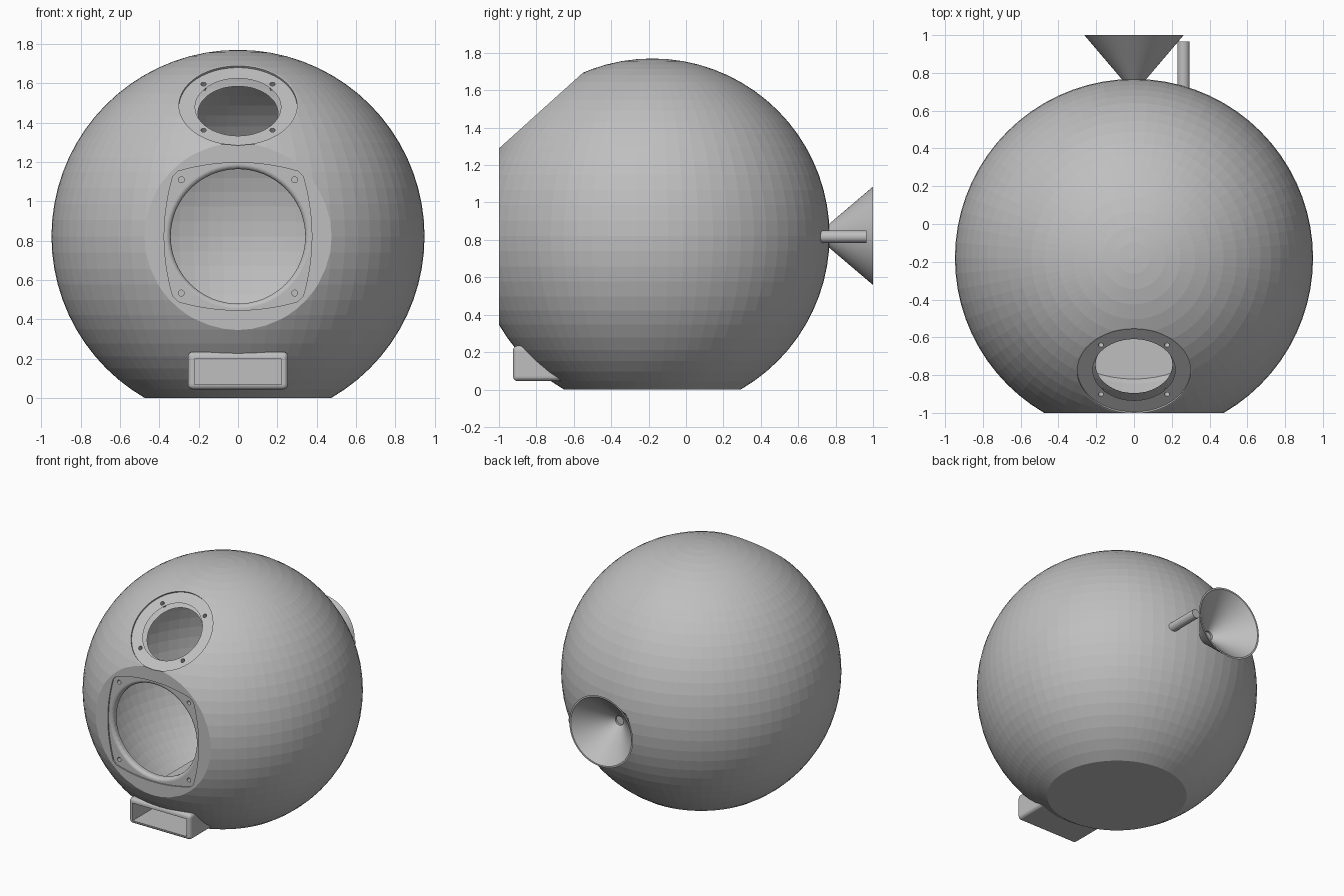
import bpy, bmesh, math
from mathutils import Matrix, Vector

if "Cube" in bpy.data.objects:
    bpy.data.objects.remove(bpy.data.objects["Cube"])

grey = bpy.data.materials.new("mid_grey")
grey.use_nodes = True
colour = (0.52, 0.52, 0.52, 1)
grey.diffuse_color = colour
grey.node_tree.nodes["Principled BSDF"].inputs["Base Color"].default_value = colour

R = 0.948
CENTRE = Vector((0, -0.18, 0.822))


def frame(degrees, distance=0):
    """Frame at the sphere centre whose local z points outwards."""
    turn = Matrix.Rotation(math.radians(degrees), 4, "X")
    return Matrix.Translation(CENTRE) @ turn @ Matrix.Translation((0, 0, distance))


def finish(name, bm, matrix=Matrix()):
    bm.transform(matrix)
    bmesh.ops.recalc_face_normals(bm, faces=bm.faces)
    mesh = bpy.data.meshes.new(name)
    bm.to_mesh(mesh)
    bm.free()
    mesh.materials.append(grey)
    obj = bpy.data.objects.new(name, mesh)
    bpy.context.collection.objects.link(obj)
    return obj


def lathe(name, profile, matrix, steps=64):
    """Revolve (radius, height) points that start and end on the axis."""
    bm = bmesh.new()
    verts = [bm.verts.new((r, 0, h)) for r, h in profile]
    edges = [bm.edges.new(pair) for pair in zip(verts, verts[1:])]
    bmesh.ops.spin(bm, geom=verts + edges, axis=(0, 0, 1), cent=(0, 0, 0),
                   angle=math.tau, steps=steps, use_merge=True)
    bmesh.ops.remove_doubles(bm, verts=bm.verts, dist=1e-5)
    return finish(name, bm, matrix)


def cylinder(name, r, low, high, matrix, steps=64):
    return lathe(name, [(0, low), (r, low), (r, high), (0, high)], matrix, steps)


def box(name, low, high, bevel=0):
    bm = bmesh.new()
    low, high = Vector(low), Vector(high)
    bmesh.ops.create_cube(bm, size=1)
    bmesh.ops.scale(bm, vec=high - low, verts=bm.verts)
    bmesh.ops.translate(bm, vec=(low + high) / 2, verts=bm.verts)
    if bevel:
        bmesh.ops.bevel(bm, geom=bm.edges[:], offset=bevel, segments=4,
                        profile=0.5, affect="EDGES")
    return finish(name, bm)


def sphere(name, r, segments, rings):
    bm = bmesh.new()
    bmesh.ops.create_uvsphere(bm, u_segments=segments, v_segments=rings, radius=r)
    return finish(name, bm, Matrix.Translation(CENTRE))


def combine(obj, tool, operation="DIFFERENCE"):
    tool.hide_render = True
    mod = obj.modifiers.new("combine", "BOOLEAN")
    mod.operation, mod.solver, mod.object = operation, "EXACT", tool
    bpy.context.view_layer.objects.active = obj
    bpy.ops.object.modifier_apply(modifier=mod.name)
    bpy.data.objects.remove(tool)


def smooth(obj):
    bpy.ops.object.select_all(action="DESELECT")
    obj.select_set(True)
    bpy.context.view_layer.objects.active = obj
    bpy.ops.object.shade_smooth_by_angle(angle=math.radians(35))


def rounded_hole(r, fillet, depth, matrix):
    """Opening cutter with a rounded lip at local z = 0."""
    arc = [(r + fillet * (1 - math.cos(a)), -fillet * (1 - math.sin(a)))
           for a in (math.radians(15 * i) for i in range(7))]
    return lathe("opening_cutter", [(0, -depth), (r, -depth)] + arc
                 + [(r + fillet, 0.1), (0, 0.1)], matrix)


def bowed_square(corner, bow, depth, matrix):
    """Recess cutter: a square with outward bowed sides and rounded corners."""
    bm = bmesh.new()
    verts = []
    for side in range(4):
        turn = Matrix.Rotation(side * math.pi / 2, 3, "Z")
        for i in range(16):
            t = -1 + (i + 0.5) / 8
            out = corner + bow * (1 - t * t)
            verts.append(bm.verts.new(turn @ Vector((out, corner * t, -depth))))
    face = bm.faces.new(verts)
    grown = bmesh.ops.extrude_face_region(bm, geom=[face])
    bmesh.ops.translate(bm, vec=(0, 0, depth + 0.1),
                        verts=[v for v in grown["geom"] if isinstance(v, bmesh.types.BMVert)])
    return finish("recess_cutter", bm, matrix)


def screw_holes(obj, offset, r, matrix):
    for x in (-offset, offset):
        for y in (-offset, offset):
            place = matrix @ Matrix.Translation((x, y, 0))
            combine(obj, cylinder("screw_cutter", r, -0.045, 0.05, place, 16))


# Spherical shell with flats at the base, front and upper front
shell = sphere("shell", R, 72, 36)
front, tilted = frame(90, 0.82), frame(42, 0.896)
combine(shell, box("base_cutter", (-1.1, -1.4, -0.5), (1.2, 1.1, 0)))
for flat in (front, tilted):
    combine(shell, cylinder("flat_cutter", 0.8, 0, 0.5, flat))

# Slot port housing merged into the shell
combine(shell, box("port_block", (-0.255, -0.925, 0.045), (0.255, -0.4, 0.235), 0.025), "UNION")

# Hollow cavity with a level floor, a flat front wall and the port duct left solid
cavity = sphere("cavity_cutter", 0.868, 72, 36)
combine(cavity, box("floor_cutter", (-1.1, -1.4, -0.5), (1.2, 1.1, 0.06)))
combine(cavity, box("wall_cutter", (-1.1, -1.5, -0.4), (1.2, -0.945, 2)))
combine(cavity, box("port_duct", (-0.24, -1.3, -0.1), (0.24, 0.1, 0.238)))
combine(shell, cavity)

# Main opening, recess and screw holes
combine(shell, bowed_square(0.325, 0.05, 0.01, front))
rim = front @ Matrix.Translation((0, 0, -0.01))
combine(shell, rounded_hole(0.342, 0.025, 0.3, rim))
screw_holes(shell, 0.288, 0.015, front)

# Upper opening, recess and screw holes
combine(shell, cylinder("recess_cutter", 0.3, -0.012, 0.1, tilted))
rim = tilted @ Matrix.Translation((0, 0, -0.012))
combine(shell, rounded_hole(0.203, 0.015, 0.3, rim))
screw_holes(shell, 0.175, 0.014, tilted)

# Port slot running along the duct
combine(shell, box("slot_cutter", (-0.222, -1.1, 0.07), (0.222, 0.07, 0.2)))

# Rear horn, a hollow cone with a small throat
rear = frame(-90)
horn = lathe("rear_horn", [(0, 0.9), (0.025, 0.9), (0.263, 1.18), (0.251, 1.18),
                           (0.034, 0.965), (0.034, 0.95), (0, 0.95)], rear)
smooth(horn)

# Rear peg beside the horn
peg = cylinder("rear_peg", 0.033, 0.88, 1.145, rear @ Matrix.Translation((0.262, 0.005, 0)), 32)
smooth(peg)
